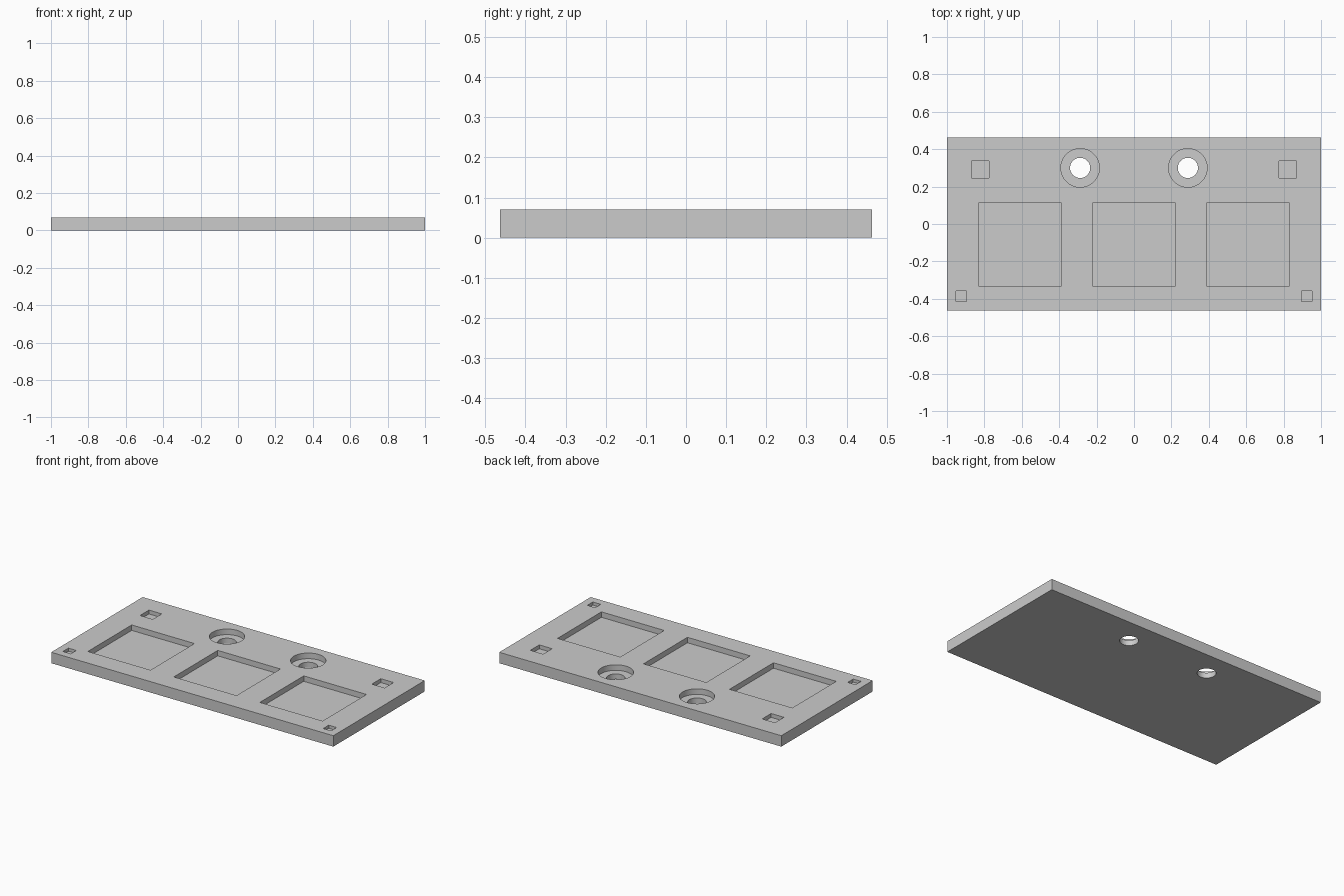
import bpy
from math import radians

if "Cube" in bpy.data.objects:
    bpy.data.objects.remove(bpy.data.objects["Cube"])

W, D, H = 2.0, 0.926, 0.07


def box(name, x, y, z0, z1, sx, sy):
    bpy.ops.mesh.primitive_cube_add(size=1, location=(x, y, (z0 + z1) / 2))
    ob = bpy.context.object
    ob.name = name
    ob.scale = (sx, sy, z1 - z0)
    bpy.ops.object.transform_apply(location=True, rotation=False, scale=True)
    return ob


def cylinder(name, x, y, z0, z1, r):
    bpy.ops.mesh.primitive_cylinder_add(vertices=64, radius=r, depth=z1 - z0,
                                        location=(x, y, (z0 + z1) / 2))
    ob = bpy.context.object
    ob.name = name
    return ob


# Flat base plate
plate = box("plate", 0, 0, 0, H, W, D)


def carve(cutter):
    mod = plate.modifiers.new("cut", 'BOOLEAN')
    mod.operation = 'DIFFERENCE'
    mod.solver = 'EXACT'
    mod.object = cutter
    bpy.context.view_layer.objects.active = plate
    bpy.ops.object.modifier_apply(modifier=mod.name)
    bpy.data.objects.remove(cutter, do_unlink=True)


def square_pocket(x, y, size, depth):
    carve(box("pocket_cutter", x, y, H - depth, H + 0.1, size, size))


# Three large square pockets
for x in (-0.61, 0, 0.61):
    square_pocket(x, -0.11, 0.445, 0.035)

# Mirrored small pockets and stepped screw holes
for s in (-1, 1):
    square_pocket(s * 0.822, 0.292, 0.091, 0.025)
    square_pocket(s * 0.923, -0.387, 0.056, 0.02)
    carve(cylinder("counterbore_cutter", s * 0.288, 0.3, H - 0.036, H + 0.1, 0.103))
    carve(cylinder("hole_cutter", s * 0.288, 0.3, -0.1, H + 0.1, 0.054))

# Smooth round walls, sharp edges
bpy.ops.object.select_all(action='DESELECT')
plate.select_set(True)
bpy.context.view_layer.objects.active = plate
bpy.ops.object.shade_smooth_by_angle(angle=radians(30))
